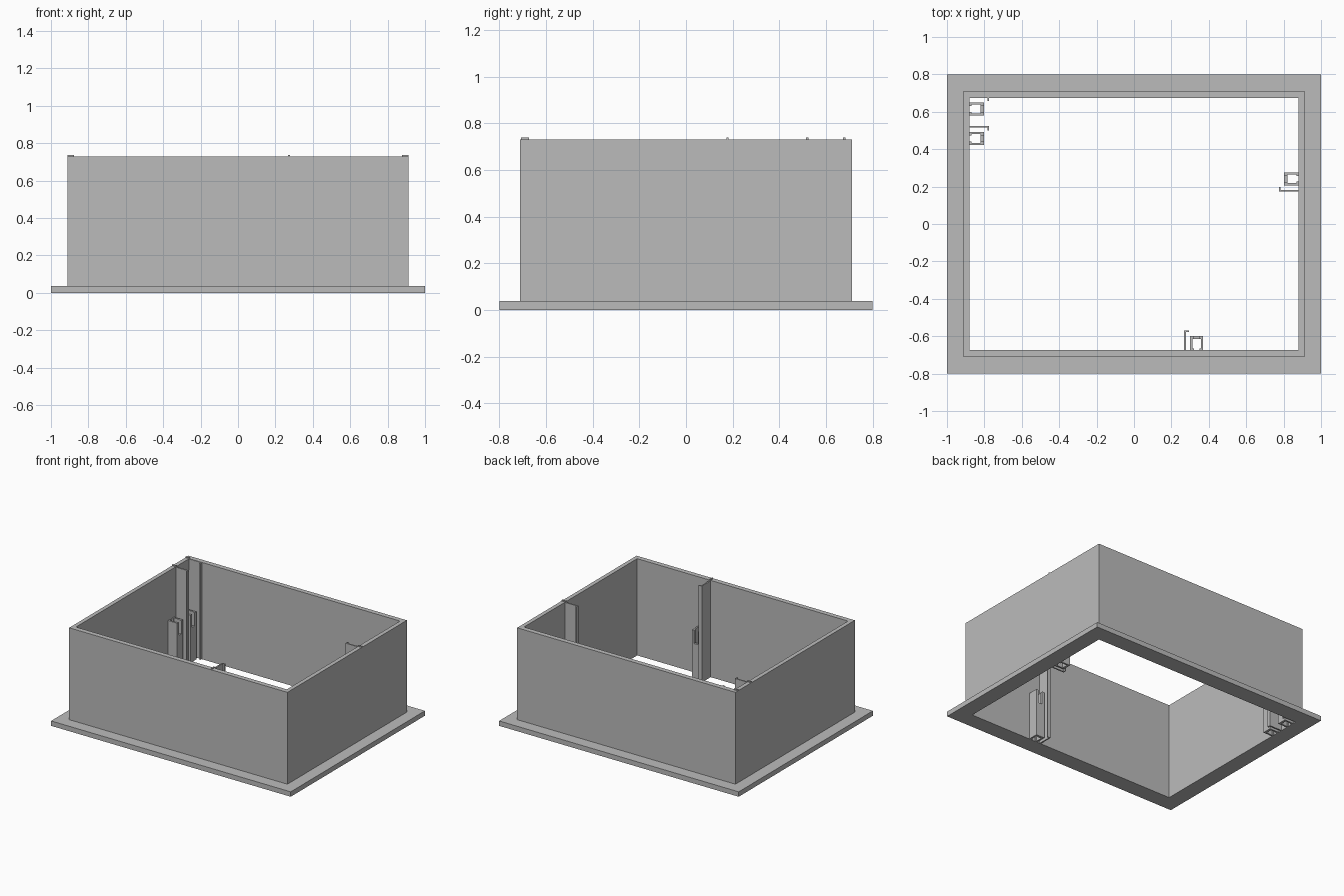
import bpy, math
from mathutils import Matrix

if "Cube" in bpy.data.objects:
    bpy.data.objects.remove(bpy.data.objects["Cube"])

grey = bpy.data.materials.new("plain_grey")
grey.diffuse_color = (0.5, 0.5, 0.5, 1)
grey.use_nodes = True
grey.node_tree.nodes["Principled BSDF"].inputs["Base Color"].default_value = grey.diffuse_color


def make(name, verts, faces, matrix=None):
    me = bpy.data.meshes.new(name)
    me.from_pydata(verts, [], faces)
    me.materials.append(grey)
    if matrix:
        me.transform(matrix)
    ob = bpy.data.objects.new(name, me)
    bpy.context.collection.objects.link(ob)
    if matrix and matrix.determinant() < 0:
        me.flip_normals()
    return ob


def prism(name, pts, z0, z1, matrix=None):
    """Counter-clockwise outline extruded upwards."""
    n = len(pts)
    verts = [(x, y, z) for z in (z0, z1) for x, y in pts]
    faces = [tuple(reversed(range(n))), tuple(range(n, 2 * n))]
    faces += [(i, (i + 1) % n, n + (i + 1) % n, n + i) for i in range(n)]
    return make(name, verts, faces, matrix)


def rect(x, y):
    return [(-x, -y), (x, -y), (x, y), (-x, y)]


# Flange and upright wall: one closed stepped profile swept round a rectangle
IX, IY, WX, WY = 0.88, 0.675, 0.911, 0.712
rings = [(IX, IY, 0), (1, 0.8, 0), (1, 0.8, 0.037), (WX, WY, 0.037),
         (WX, WY, 0.73), (IX, IY, 0.73)]
verts = [(x, y, z) for rx, ry, z in rings for x, y in rect(rx, ry)]
faces = []
for r in range(6):
    s = (r + 1) % 6
    for i in range(4):
        j = (i + 1) % 4
        faces.append((r * 4 + i, s * 4 + i, s * 4 + j, r * 4 + j))
frame = make("flanged_frame", verts, faces)
frame.data.flip_normals()
frame.data.update()

# Clip outlines: u runs inward from the wall, v along the wall;
# the strip lies at v = 0 and the socket at positive v
strip = [(-0.005, -0.005), (0.105, -0.005), (0.105, 0.021),
         (0.098, 0.021), (0.098, 0.005), (-0.005, 0.005)]
tab = [(-0.031, -0.005), (0.002, -0.005), (0.002, 0.005), (-0.031, 0.005)]
V0, V1, D, T = 0.028, 0.098, 0.077, 0.012
VC = (V0 + V1) / 2
# Lower part: channel open to the wall, with inturned lips
channel = [(0, V0), (D, V0), (D, V1), (0, V1), (0, V1 - 0.02),
           (0.01, V1 - 0.02), (0.01, V1 - T), (D - 0.018, V1 - T),
           (D - 0.018, V0 + T), (0.01, V0 + T), (0.01, V0 + 0.02),
           (0, V0 + 0.02)]
# Upper part: half the channel, leaving a slot in the inner face
half = [(0, V0), (D, V0), (D, VC - 0.016), (D - 0.018, VC - 0.016),
        (D - 0.018, V0 + T), (0.01, V0 + T), (0.01, V0 + 0.02), (0, V0 + 0.02)]
other = [(u, 2 * VC - v) for u, v in reversed(half)]


def clip(name, origin, u, v):
    m = Matrix(((u[0], v[0], 0, origin[0]), (u[1], v[1], 0, origin[1]),
                (0, 0, 1, 0), (0, 0, 0, 1)))
    prism(name + "_strip", strip, 0, 0.727, m)
    prism(name + "_top_tab", tab, 0.72, 0.738, m)
    prism(name + "_socket", channel, 0, 0.26, m)
    prism(name + "_socket_prong_a", half, 0.26, 0.36, m)
    prism(name + "_socket_prong_b", other, 0.26, 0.36, m)


clip("left_rear_clip", (-IX, 0.678), (1, 0), (0, -1))
clip("left_front_clip", (-IX, 0.52), (1, 0), (0, -1))
clip("right_clip", (IX, 0.178), (-1, 0), (0, 1))
clip("front_clip", (0.272, -IY), (0, 1), (1, 0))
